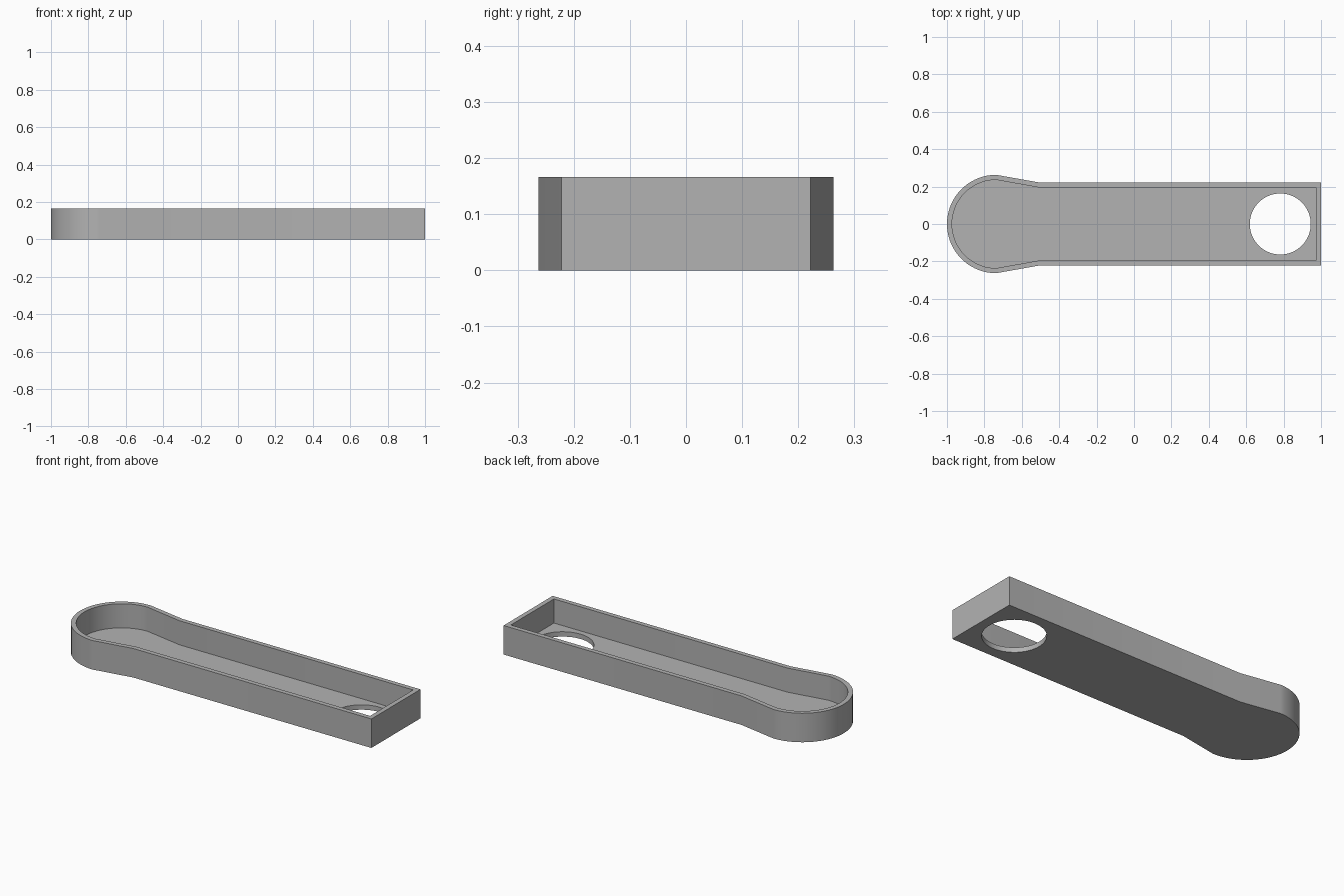
import bpy, bmesh
from math import sin, cos, pi

cube = bpy.data.objects.get("Cube")
if cube:
    bpy.data.objects.remove(cube, do_unlink=True)

HEIGHT, FLOOR, WALL = 0.166, 0.028, 0.027
ROUND_X, ROUND_R, BEND_X, HALF_W = -0.737, 0.263, -0.507, 0.222
HOLE_X, HOLE_R = 0.782, 0.163

grey = bpy.data.materials.new("plain grey")
grey.use_nodes = True
colour = (0.45, 0.45, 0.45, 1)
grey.diffuse_color = colour
grey.node_tree.nodes["Principled BSDF"].inputs["Base Color"].default_value = colour


def prism(name, points, z0, z1):
    """Extrude a flat outline from z0 up to z1."""
    bm = bmesh.new()
    face = bm.faces.new([bm.verts.new((x, y, z0)) for x, y in points])
    top = bmesh.ops.extrude_face_region(bm, geom=[face])["geom"]
    for v in top:
        if isinstance(v, bmesh.types.BMVert):
            v.co.z = z1
    bmesh.ops.recalc_face_normals(bm, faces=bm.faces)
    mesh = bpy.data.meshes.new(name)
    bm.to_mesh(mesh)
    bm.free()
    mesh.materials.append(grey)
    obj = bpy.data.objects.new(name, mesh)
    bpy.context.collection.objects.link(obj)
    return obj


def outline(inset):
    """Rounded head, tapered neck and straight square-ended body."""
    r, w, end = ROUND_R - inset, HALF_W - inset, 1 - inset
    steps = 36
    arc = [(ROUND_X + r * cos(a), r * sin(a))
           for a in (pi / 2 + pi * i / steps for i in range(steps + 1))]
    return arc + [(BEND_X, -w), (end, -w), (end, w), (BEND_X, w)]


def cut(target, cutter):
    cutter.hide_render = True
    mod = target.modifiers.new("cut", 'BOOLEAN')
    mod.operation, mod.solver, mod.object = 'DIFFERENCE', 'EXACT', cutter
    bpy.context.view_layer.objects.active = target
    bpy.ops.object.modifier_apply(modifier=mod.name)
    bpy.data.objects.remove(cutter, do_unlink=True)


# Open tray: solid body, hollowed from above, with a round hole in the floor
tray = prism("tray", outline(0), 0, HEIGHT)
cut(tray, prism("cavity_cutter", outline(WALL), FLOOR, HEIGHT + 0.1))
circle = [(HOLE_X + HOLE_R * cos(2 * pi * i / 64), HOLE_R * sin(2 * pi * i / 64))
          for i in range(64)]
cut(tray, prism("hole_cutter", circle, -0.1, FLOOR + 0.05))

bpy.ops.object.select_all(action='DESELECT')
tray.select_set(True)
bpy.context.view_layer.objects.active = tray
bpy.ops.object.shade_smooth_by_angle(angle=pi / 6)
